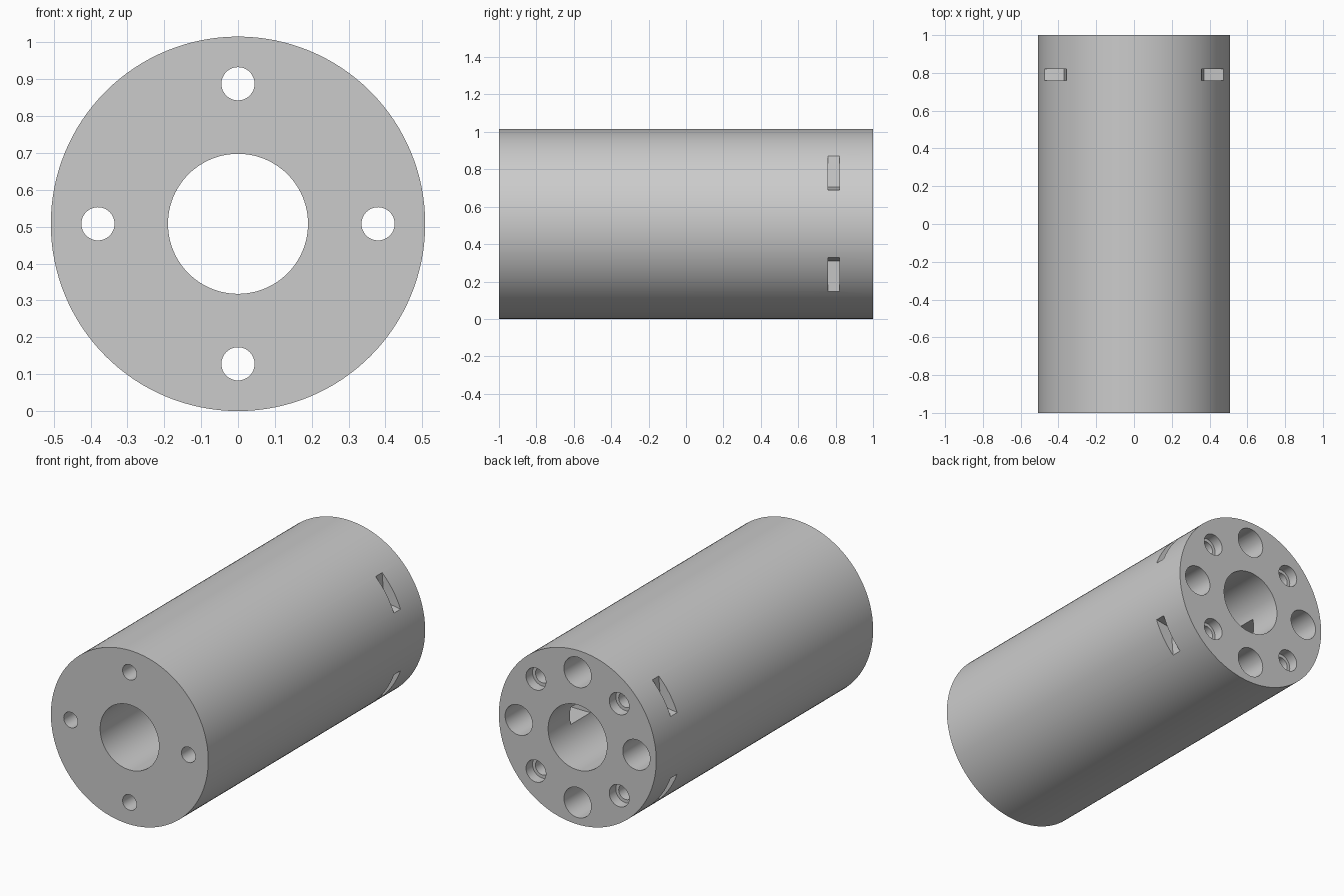
import bpy, bmesh, math
from mathutils import Matrix, Vector

if "Cube" in bpy.data.objects:
    bpy.data.objects.remove(bpy.data.objects["Cube"])

R = 0.508      # body radius, also the height of its axis
PITCH = 0.38   # radius of the bolt circle

grey = bpy.data.materials.new("plain grey")
grey.diffuse_color = (0.6, 0.6, 0.6, 1)
grey.use_nodes = True
grey.node_tree.nodes["Principled BSDF"].inputs["Base Color"].default_value = grey.diffuse_color


def finish(name, bm):
    bmesh.ops.recalc_face_normals(bm, faces=bm.faces)
    mesh = bpy.data.meshes.new(name)
    bm.to_mesh(mesh)
    bm.free()
    mesh.materials.append(grey)
    ob = bpy.data.objects.new(name, mesh)
    bpy.context.collection.objects.link(ob)
    return ob


def rod(name, x, z, r, y0, y1, sides=48):
    """Cylinder along y, with x and z measured from the body axis."""
    bm = bmesh.new()
    place = Matrix.Translation((x, (y0 + y1) / 2, R + z)) @ Matrix.Rotation(math.pi / 2, 4, 'X')
    bmesh.ops.create_cone(bm, cap_ends=True, segments=sides, radius1=r, radius2=r,
                          depth=y1 - y0, matrix=place)
    return finish(name, bm)


def prism(name, outline, y0, y1):
    """Outline in x and z extruded along y."""
    bm = bmesh.new()
    face = bm.faces.new([bm.verts.new((x, y0, R + z)) for x, z in outline])
    ext = bmesh.ops.extrude_face_region(bm, geom=[face])
    verts = [v for v in ext["geom"] if isinstance(v, bmesh.types.BMVert)]
    bmesh.ops.translate(bm, verts=verts, vec=Vector((0, y1 - y0, 0)))
    return finish(name, bm)


body = rod("cylinder_body", 0, 0, R, -1, 1, 128)
cutters = [rod("bore_cutter", 0, 0, 0.19, -1.1, 1.1, 96)]

for i in range(4):
    # Bolt holes through the body with a wide bore from the back
    a = i * math.pi / 2
    x, z = PITCH * math.cos(a), PITCH * math.sin(a)
    cutters.append(rod("bolt_hole_cutter", x, z, 0.045, -1.1, 1.1))
    cutters.append(rod("bolt_head_cutter", x, z, 0.088, -0.75, 1.1))
    # Stepped blind holes on the diagonals of the back face
    a += math.pi / 4
    x, z = PITCH * math.cos(a), PITCH * math.sin(a)
    cutters.append(rod("blind_hole_cutter", x, z, 0.045, 0.5, 1.1))
    cutters.append(rod("blind_step_cutter", x, z, 0.064, 0.94, 1.1))

# Angular notches in the outer wall near the back
for sx in (-1, 1):
    for sz in (-1, 1):
        outline = [(0.37, 0.197), (0.58, 0.163), (0.58, 0.45), (0.349, 0.45)]
        cutters.append(prism("notch_cutter", [(sx * x, sz * z) for x, z in outline], 0.76, 0.82))

# Cross slot joining the bore to the side holes
cutters.append(prism("cross_slot_cutter",
                     [(-0.42, -0.05), (0.42, -0.05), (0.42, 0.05), (-0.42, 0.05)], 0.62, 0.8))

for c in cutters:
    m = body.modifiers.new(c.name, 'BOOLEAN')
    m.operation = 'DIFFERENCE'
    m.solver = 'EXACT'
    m.object = c

# Bake the cuts and drop the cutters
dg = bpy.context.evaluated_depsgraph_get()
dg.update()
mesh = bpy.data.meshes.new_from_object(body.evaluated_get(dg))
body.modifiers.clear()
body.data = mesh
for c in cutters:
    bpy.data.objects.remove(c)

bpy.ops.object.select_all(action='DESELECT')
body.select_set(True)
bpy.context.view_layer.objects.active = body
bpy.ops.object.shade_smooth_by_angle(angle=math.radians(30))
